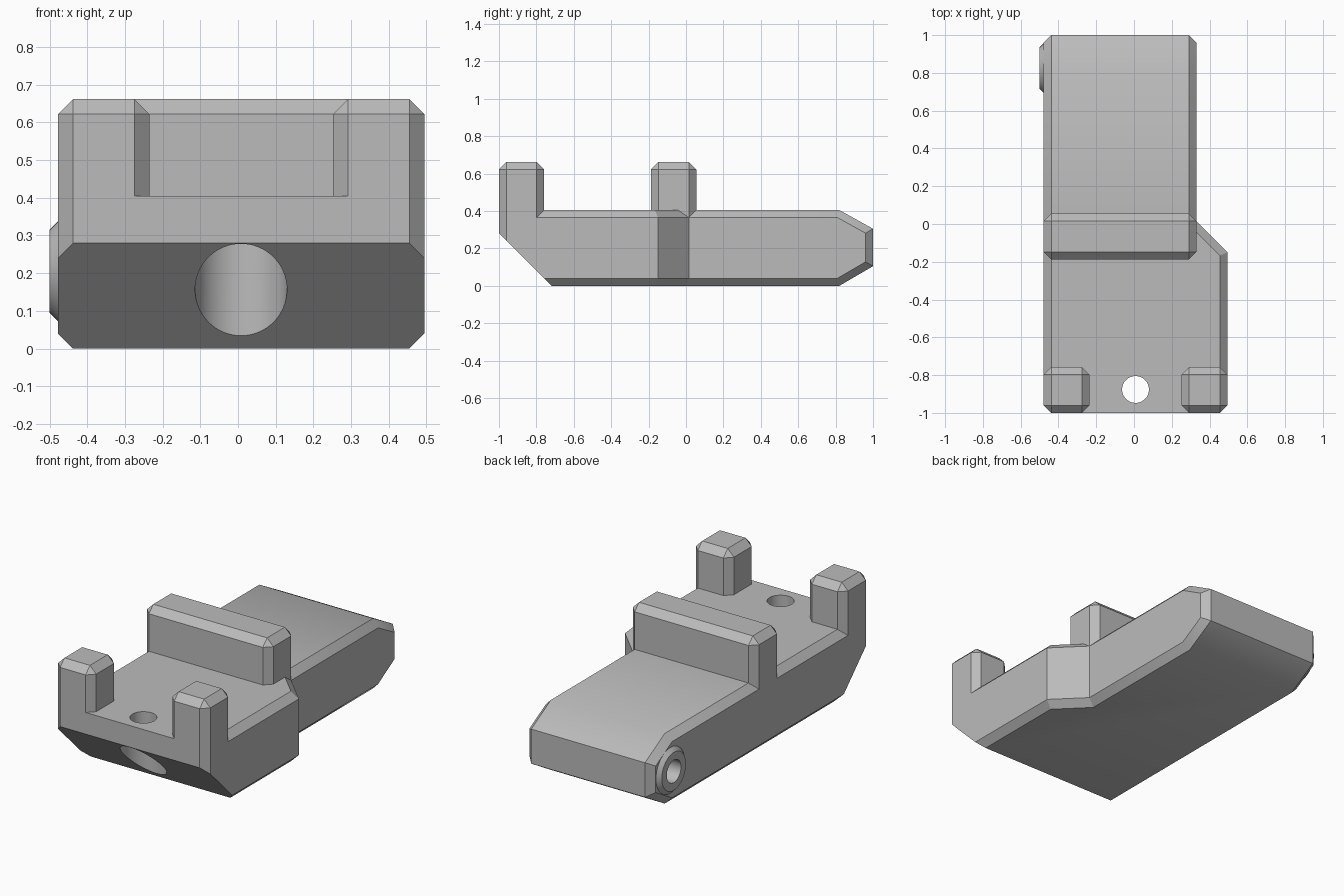
import bpy
import bmesh
from math import pi, radians
from mathutils import Vector

cube = bpy.data.objects.get("Cube")
if cube:
    bpy.data.objects.remove(cube, do_unlink=True)

CHAMFER = 0.04
LEFT, BACK_X, FRONT_X = -0.478, 0.33, 0.495
TOP, TALL = 0.405, 0.662

grey = bpy.data.materials.new("plain_grey")
grey.use_nodes = True
colour = (0.5, 0.5, 0.5, 1)
grey.diffuse_color = colour
grey.node_tree.nodes["Principled BSDF"].inputs["Base Color"].default_value = colour


def to_object(bm, name):
    bmesh.ops.recalc_face_normals(bm, faces=bm.faces)
    mesh = bpy.data.meshes.new(name)
    bm.to_mesh(mesh)
    bm.free()
    mesh.materials.append(grey)
    obj = bpy.data.objects.new(name, mesh)
    bpy.context.collection.objects.link(obj)
    return obj


def slice_off(bm, point, normal):
    """Cut away everything on the normal side of a plane and cap the cut."""
    cut = bmesh.ops.bisect_plane(
        bm, geom=bm.verts[:] + bm.edges[:] + bm.faces[:], dist=1e-5,
        plane_co=point, plane_no=Vector(normal).normalized(), clear_outer=True)
    edges = [e for e in cut["geom_cut"] if isinstance(e, bmesh.types.BMEdge)]
    bmesh.ops.contextual_create(bm, geom=edges)
    bmesh.ops.recalc_face_normals(bm, faces=bm.faces)


def chamfer(bm, edges):
    bmesh.ops.bevel(bm, geom=edges, offset=CHAMFER, offset_type='OFFSET',
                    segments=1, profile=0.5, affect='EDGES', clamp_overlap=False)


def chamfered_block(name, x0, x1, y0, y1, z0, z1):
    """Block with chamfered top and upright edges."""
    bm = bmesh.new()
    bmesh.ops.create_cube(bm, size=1)
    bmesh.ops.scale(bm, vec=(x1 - x0, y1 - y0, z1 - z0), verts=bm.verts)
    bmesh.ops.translate(bm, vec=((x0 + x1) / 2, (y0 + y1) / 2, (z0 + z1) / 2), verts=bm.verts)
    chamfer(bm, [e for e in bm.edges if any(v.co.z > z1 - 1e-4 for v in e.verts)])
    return to_object(bm, name)


def round_part(name, centre, r1, r2, depth, rotation=(0, 0, 0)):
    bpy.ops.mesh.primitive_cone_add(vertices=64, radius1=r1, radius2=r2, depth=depth,
                                    location=centre, rotation=rotation)
    obj = bpy.context.object
    obj.name = name
    obj.data.materials.append(grey)
    return obj


def combine(target, tool, operation):
    tool.hide_render = True
    bpy.context.view_layer.objects.active = target
    mod = target.modifiers.new(tool.name, 'BOOLEAN')
    mod.object, mod.operation, mod.solver = tool, operation, 'EXACT'
    bpy.ops.object.modifier_apply(modifier=mod.name)
    bpy.data.objects.remove(tool, do_unlink=True)


# Body: stepped plan outline, sloped rear end, chamfered along both sides
outline = [(LEFT, -1), (FRONT_X, -1), (FRONT_X, -0.15), (BACK_X, 0.015), (BACK_X, 1), (LEFT, 1)]
bm = bmesh.new()
base = bm.faces.new([bm.verts.new((x, y, 0)) for x, y in outline])
raised = bmesh.ops.extrude_face_region(bm, geom=[base])["geom"]
bmesh.ops.translate(bm, vec=(0, 0, TOP),
                    verts=[v for v in raised if isinstance(v, bmesh.types.BMVert)])
bmesh.ops.recalc_face_normals(bm, faces=bm.faces)
slice_off(bm, (0, 0.82, TOP), (0, 0.1, 0.18))
slice_off(bm, (0, 0.82, 0), (0, 0.105, -0.18))
rim = [e for e in bm.edges if sum(abs(f.normal.x) > 0.5 for f in e.link_faces) == 1]
chamfer(bm, rim)
bmesh.ops.recalc_face_normals(bm, faces=bm.faces)
# Sloped underside at the front
slice_off(bm, (0, -1, 0.28), (0, -1, -1))
body = to_object(bm, "sight_body")

# Cross ridge and the two front posts
ridge = chamfered_block("cross_ridge", LEFT, BACK_X, -0.188, 0.055, 0.3, TALL)
combine(body, ridge, 'UNION')
for name, x0, x1 in (("right_post", LEFT, -0.235), ("left_post", 0.252, FRONT_X)):
    combine(body, chamfered_block(name, x0, x1, -1, -0.758, 0.32, TALL), 'UNION')

# Round boss on the side
boss = round_part("side_boss", (-0.48, 0.825, 0.205), 0.15, 0.11, 0.04, (0, -pi / 2, 0))
combine(body, boss, 'UNION')

# Screw hole, wide counterbore below it, and the boss bore
hole_spot = (0.008, -0.876)
combine(body, round_part("screw_hole", (*hole_spot, 0.4), 0.071, 0.071, 0.4), 'DIFFERENCE')
combine(body, round_part("counterbore", (*hole_spot, 0.09), 0.122, 0.122, 0.4), 'DIFFERENCE')
combine(body, round_part("boss_bore", (-0.4, 0.825, 0.205), 0.065, 0.065, 0.4, (0, -pi / 2, 0)),
        'DIFFERENCE')

# One material and crisp chamfers
body.data.materials.clear()
body.data.materials.append(grey)
bpy.ops.object.select_all(action='DESELECT')
body.select_set(True)
bpy.context.view_layer.objects.active = body
bpy.ops.object.shade_smooth_by_angle(angle=radians(30.5))
